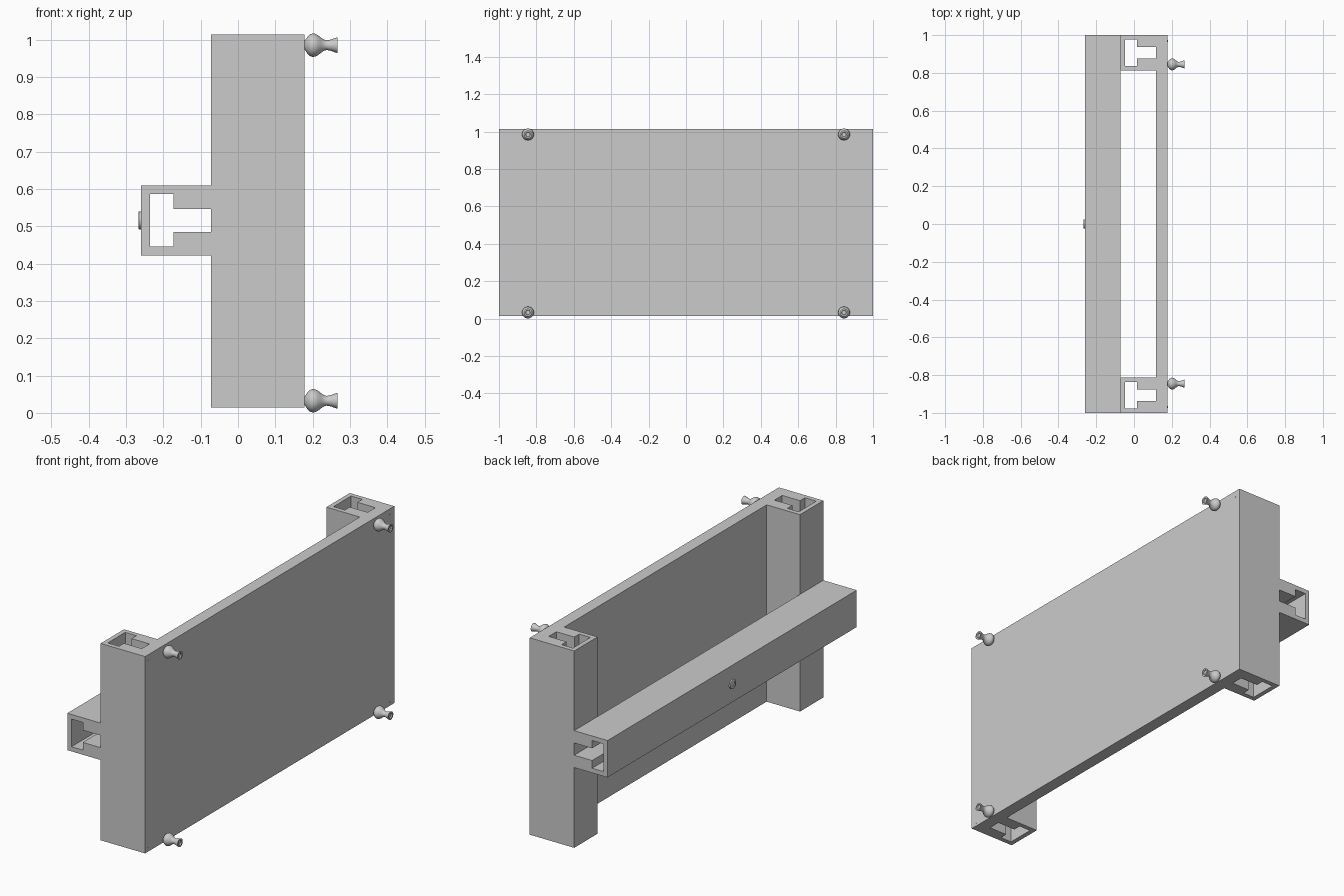
import bpy, bmesh, math
from mathutils import Vector, Matrix

if "Cube" in bpy.data.objects:
    bpy.data.objects.remove(bpy.data.objects["Cube"])

SIZE, WALL, BACK = 0.1875, 0.0235, -0.2593
Z0, Z1 = 0.014, 1.014


def finish(name, bm, smooth=False):
    bmesh.ops.recalc_face_normals(bm, faces=bm.faces)
    mesh = bpy.data.meshes.new(name)
    bm.to_mesh(mesh)
    bm.free()
    ob = bpy.data.objects.new(name, mesh)
    bpy.context.collection.objects.link(ob)
    if smooth:
        bpy.ops.object.select_all(action='DESELECT')
        ob.select_set(True)
        bpy.context.view_layer.objects.active = ob
        bpy.ops.object.shade_smooth_by_angle(angle=math.radians(35))
    return ob


def extrude_profile(name, points, direction):
    bm = bmesh.new()
    face = bm.faces.new([bm.verts.new(p) for p in points])
    ext = bmesh.ops.extrude_face_region(bm, geom=[face], use_keep_orig=True)
    moved = [g for g in ext['geom'] if isinstance(g, bmesh.types.BMVert)]
    bmesh.ops.translate(bm, verts=moved, vec=Vector(direction))
    return finish(name, bm)


def channel():
    """Slotted channel section: (depth from closed back, offset across)."""
    h, c, s = SIZE / 2, SIZE / 2 - WALL, 0.031
    half = [(0, h), (SIZE, h), (SIZE, s), (0.087, s), (0.087, c), (WALL, c)]
    return half + [(d, -u) for d, u in reversed(half)]


def lathe_x(name, profile, x, y, z, segments):
    """Turn an (along x, radius) profile about an axis parallel to x."""
    bm = bmesh.new()
    verts = [bm.verts.new((a, 0, r)) for a, r in profile]
    edges = [bm.edges.new(p) for p in zip(verts, verts[1:])]
    bmesh.ops.spin(bm, geom=verts + edges, cent=(0, 0, 0), axis=(1, 0, 0),
                   angle=math.tau, steps=segments)
    bmesh.ops.remove_doubles(bm, verts=bm.verts, dist=1e-5)
    bmesh.ops.translate(bm, verts=bm.verts, vec=(x, y, z))
    return finish(name, bm, True)


# Rear horizontal rail
extrude_profile("rear_rail", [(BACK + d, -1, 0.5155 + u) for d, u in channel()], (0, 2, 0))

# Two upright channels
POST = BACK + SIZE
for side, label in ((-1, "front"), (1, "back")):
    extrude_profile(label + "_post",
                    [(POST + d, side * (1 - SIZE / 2) + u, Z0) for d, u in channel()],
                    (0, 0, Z1 - Z0))

# Flat panel
PANEL = POST + SIZE
FACE = PANEL + 0.0625
bm = bmesh.new()
bmesh.ops.create_cube(bm, size=1, matrix=Matrix.Translation(
    ((PANEL + FACE) / 2, 0, (Z0 + Z1) / 2)) @ Matrix.Diagonal((0.0625, 2, Z1 - Z0, 1)))
finish("panel", bm)

# Turned pegs and small corner screws
PEG = [(0, 0), (0, 0.011), (0.004, 0.017), (0.009, 0.024), (0.015, 0.0292), (0.022, 0.0315),
       (0.029, 0.0305), (0.036, 0.027), (0.044, 0.0205), (0.051, 0.0155), (0.058, 0.0132),
       (0.065, 0.0137), (0.073, 0.016), (0.081, 0.019), (0.0882, 0.021),
       (0.0882, 0.013), (0.083, 0.011), (0.083, 0)]
SCREW = [(-0.01, 0), (-0.01, 0.006), (0.0006, 0.006), (0.0006, 0)]
for y_sign, y_name in ((-1, "front"), (1, "back")):
    for z, z_name in ((0.0325, "lower"), (0.985, "upper")):
        lathe_x(f"{z_name}_{y_name}_peg", PEG, FACE, y_sign * 0.845, z, 32)
        lathe_x(f"{z_name}_{y_name}_screw", SCREW, FACE, y_sign * 0.969, z + 0.001, 16)

# Bolt head on the middle of the rail
BOLT = [(0.003, 0), (0.003, 0.024), (-0.0062, 0.024), (-0.0074, 0.022),
        (-0.0074, 0.014), (-0.004, 0.014), (-0.004, 0)]
lathe_x("rail_bolt", BOLT, BACK, 0, 0.5155, 24)
